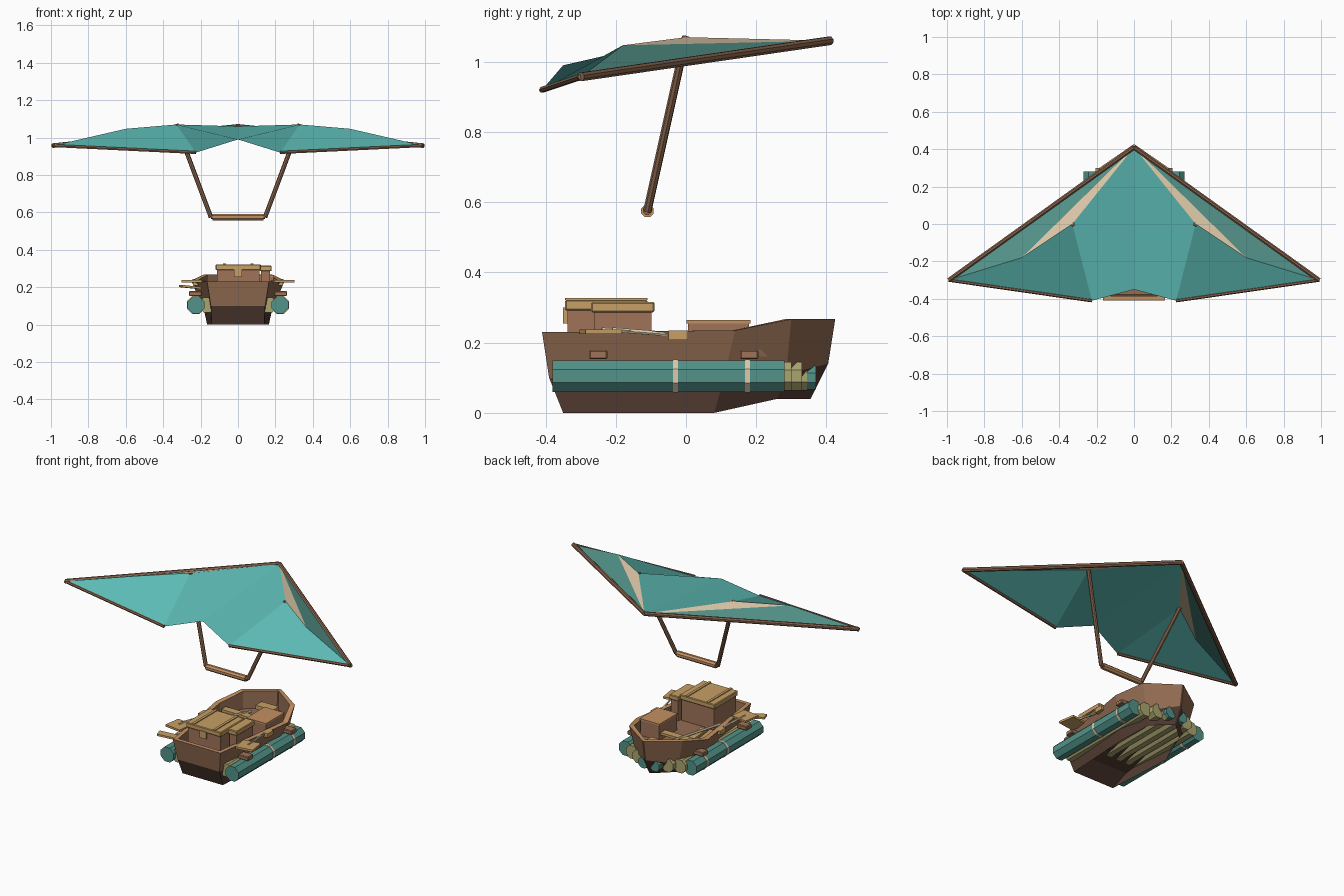
import bpy, bmesh
from math import pi
from mathutils import Vector, Euler, Matrix

cube = bpy.data.objects.get("Cube")
if cube:
    bpy.data.objects.remove(cube)


def material(name, r, g, b):
    m = bpy.data.materials.new(name)
    m.use_nodes = True
    m.diffuse_color = (r, g, b, 1)
    m.node_tree.nodes["Principled BSDF"].inputs["Base Color"].default_value = (r, g, b, 1)
    return m


SAIL = material("sail teal", .112, .51, .475)
CREAM = material("cream cloth", .74, .59, .40)
FLOAT = material("float teal", .085, .29, .25)
KHAKI = material("khaki roll", .41, .38, .16)
HULL = material("hull brown", .29, .15, .085)
DARK = material("dark brown", .085, .045, .032)
POLE = material("pole brown", .25, .13, .075)
WOOD = material("tan wood", .57, .35, .13)
CRATE = material("crate brown", .35, .175, .1)
ORANGE = material("orange wood", .55, .28, .12)


def mesh_object(name, verts, faces, mats, indices):
    me = bpy.data.meshes.new(name)
    me.from_pydata(verts, [], faces)
    for m in mats:
        me.materials.append(m)
    for poly, i in zip(me.polygons, indices):
        poly.material_index = i
    ob = bpy.data.objects.new(name, me)
    bpy.context.collection.objects.link(ob)


def from_bmesh(name, bm, mat):
    me = bpy.data.meshes.new(name)
    bm.to_mesh(me)
    bm.free()
    me.materials.append(mat)
    ob = bpy.data.objects.new(name, me)
    bpy.context.collection.objects.link(ob)
    return ob


def tube(name, p, q, r, mat, sides=8):
    p, q = Vector(p), Vector(q)
    bm = bmesh.new()
    bmesh.ops.create_cone(bm, cap_ends=True, segments=sides, radius1=r, radius2=r,
                          depth=(q - p).length, matrix=Matrix.Rotation(pi / sides, 4, 'Z'))
    ob = from_bmesh(name, bm, mat)
    ob.location = (p + q) / 2
    ob.rotation_euler = (q - p).to_track_quat('Z', 'Y').to_euler()


def box(name, lo, hi, mat, rot=(0, 0, 0), bevel=0):
    lo, hi = Vector(lo), Vector(hi)
    bm = bmesh.new()
    bmesh.ops.create_cube(bm, size=1)
    bmesh.ops.scale(bm, vec=hi - lo, verts=bm.verts)
    if bevel:
        bmesh.ops.bevel(bm, geom=bm.edges[:], offset=bevel, segments=1, affect='EDGES')
    ob = from_bmesh(name, bm, mat)
    ob.location = (lo + hi) / 2
    ob.rotation_euler = Euler(rot)


def flip(p, s):
    return (p[0] * s, p[1], p[2])


SIDES = ((1, "left"), (-1, "right"))

# Sail: per side a centre, cream, leading and trailing panel
nose, notch = (0, .41, 1.06), (0, -.35, .99)
ridge, outer = (.33, 0, 1.07), (.6, -.18, 1.047)
tip, corner = (.99, -.3, .957), (.225, -.41, .92)
half = (ridge, outer, tip, corner)
sail_verts = [nose, notch] + [flip(p, s) for s, _ in SIDES for p in half]
sail_faces, sail_mats = [], []
for b in (2, 6):
    panels = [(b, 0, 1, b + 3), (0, b, b + 1), (0, b + 1, b + 2), (b, b + 3, b + 2, b + 1)]
    # Start the centre panel at the ridge so that it folds towards the notch
    panels[0] = (b, b + 3, 1, 0) if b == 6 else panels[0]
    sail_faces += panels
    sail_mats += [0, 1, 2, 0]
mesh_object("sail", sail_verts, sail_faces, [SAIL, CREAM, FLOAT], sail_mats)

# Spars and control frame
grip = (.145, -.11, .575)
for s, side in SIDES:
    tube("leading_spar_" + side, nose, flip(tip, s), .013, POLE)
    tube("trailing_spar_" + side, flip(tip, s), flip(corner, s), .009, POLE, 6)
    tube("frame_strut_" + side, flip(grip, s), flip(ridge, s), .012, POLE)
tube("control_bar", flip(grip, -1), grip, .012, POLE)
tube("control_grip", (-.135, -.11, .575), (.135, -.11, .575), .019, ORANGE)

# Hull: stacked outlines with a pointed bow, from keel to rim, then down to the deck
keel = [(.14, -.35, 0), (.165, .08, 0), (.11, .26, .04), (.004, .355, .04)]
chine = [(.145, -.39, .1), (.18, .1, .07), (.15, .285, .11), (.004, .405, .14)]
rim = [(.165, -.41, .23), (.25, .14, .235), (.185, .3, .267), (.004, .425, .267)]
inner = [(x * .87, y * .94, z) for x, y, z in rim]
floor = [(x * .85, y * .92, .16) for x, y, z in rim]
verts, faces, mats = [], [], []
for row in (keel, chine, rim, inner, floor):
    verts += row + [flip(p, -1) for p in reversed(row)]
n = 2 * len(keel)
for level, mat in enumerate((1, 0, 2, 0)):
    for i in range(n):
        a, b = level * n + i, level * n + (i + 1) % n
        faces.append((a, b, b + n, a + n))
        mats.append(mat)
faces.append(tuple(range(4 * n, 5 * n)))
mats.append(0)
mesh_object("hull", verts, faces, [HULL, DARK, ORANGE], mats)

# Sloping underside that the rolls emerge from
under = [(.14, -.35, 0), (.15, -.25, .055), (.16, .1, .1), (.02, .36, .13)]
under_verts = [flip(p, s) for p in under for s, _ in SIDES]
mesh_object("hull_underside", under_verts,
            [(i, i + 1, i + 3, i + 2) for i in (0, 2, 4)], [DARK], [0, 0, 0])

for s, side in SIDES:
    # Rolls under the hull
    for i, (x, end) in enumerate(((.165, .3), (.1, .33), (.035, .345))):
        tube(f"roll_{side}_{i}", (x * s, -.36 if i == 0 else -.3, .105),
             (x * s, end, .105), .044, KHAKI)
    tube("roll_tip_" + side, (.04 * s, .33, .1), (.04 * s, .37, .1), .036, FLOAT)
    # Floats, straps and brackets
    tube("float_" + side, (.225 * s, -.38, .105), (.225 * s, .28, .105), .0485, FLOAT)
    for y in (-.03, .175):
        tube("float_strap_" + side, (.225 * s, y - .007, .105),
             (.225 * s, y + .007, .105), .051, CREAM)
    for y in (-.25, .18):
        box("float_bracket_" + side, (.228 * s - .035, y - .026, .153),
            (.228 * s + .035, y + .026, .179), CRATE, bevel=.004)
    # Planks, hooks and oars along the rim
    box("rim_plank_" + side, (.24 * s - .055, -.295, .225),
        (.24 * s + .055, -.19, .238), WOOD, (0, 0, .15 * s))
    box("rim_hook_" + side, (.225 * s - .016, -.05, .208),
        (.225 * s + .016, .005, .234), WOOD)
    for k in range(2):
        tube("oar_" + side, (.24 * s, -.24 + .03 * k, .238),
             (.21 * s, -.03 - .05 * k, .222 + .006 * k), .006, CREAM, 6)
box("loose_plank", (-.31, -.36, .195), (-.2, -.31, .207), WOOD, (0, .1, .3))


# Crates with lids and battens
def crate(name, lo, hi, battens):
    (x0, y0, z0), (x1, y1, z1) = lo, hi
    box(name, (x0 + .008, y0 + .008, z0), (x1 - .008, y1 - .008, z1 - .01), CRATE)
    box(name + "_lid", (x0, y0, z1 - .03), (x1, y1, z1), WOOD, bevel=.004)
    for t in battens:
        x = x0 + (x1 - x0) * t
        box(name + "_batten", (x - .008, y0, z1), (x + .008, y1, z1 + .005), WOOD)


crate("large_crate", (-.12, -.345, .16), (.122, -.11, .322), (.2, .8))
crate("side_crate", (.115, -.27, .16), (.18, -.09, .316), ())
box("crate_clasp", (-.022, -.35, .255), (.022, -.335, .3), WOOD)
box("low_crate", (.06, .005, .16), (.19, .18, .258), CRATE)
box("low_crate_lid", (.057, .002, .255), (.193, .183, .265), ORANGE)

# Loose boards and seat inside the hull
box("bow_seat", (-.06, .26, .19), (.06, .32, .215), WOOD)
for x in (-.15, -.09):
    box("deck_board", (x - .02, -.08, .165), (x + .02, .2, .18), WOOD, (0, 0, .12))
tube("deck_pole", (-.17, -.1, .22), (-.05, .2, .2), .008, CREAM, 6)
box("bench", (-.2, .12, .19), (.06, .165, .205), WOOD)
